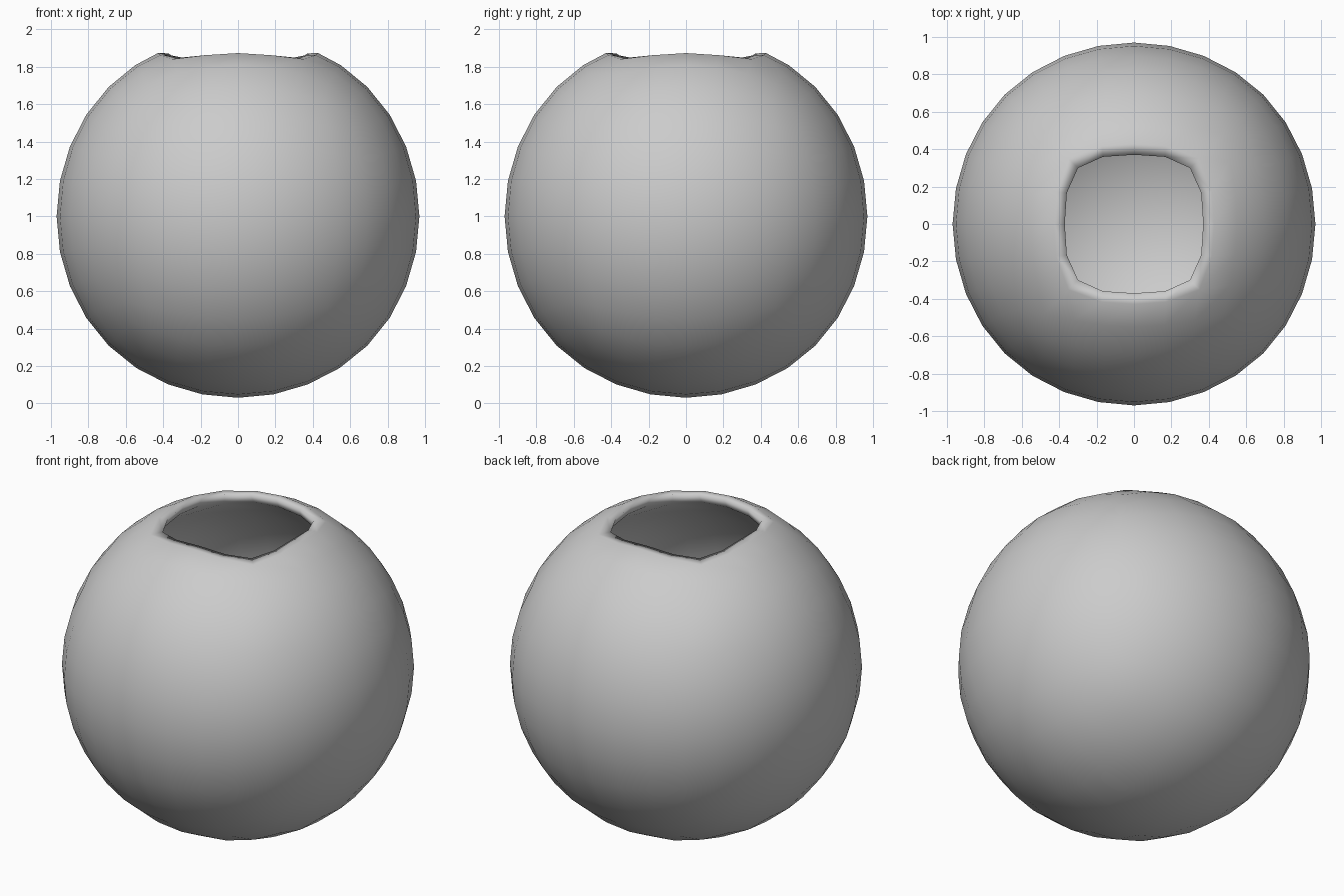
import bpy, bmesh, math
from mathutils import Vector

if "Cube" in bpy.data.objects:
    bpy.data.objects.remove(bpy.data.objects["Cube"])

# Quad sphere: gridded cube with equal angular spacing
bm = bmesh.new()
bmesh.ops.create_cube(bm, size=2)
bmesh.ops.subdivide_edges(bm, edges=bm.edges[:], cuts=3, use_grid_fill=True)
for v in bm.verts:
    v.co = Vector([math.tan(c * math.pi / 4) for c in v.co]).normalized() * 1.02

# Square opening in the top
top = [f for f in bm.faces if f.calc_center_median().z > 0.9]
bmesh.ops.delete(bm, geom=top, context='FACES')
for f in bm.faces:
    f.smooth = True

me = bpy.data.meshes.new("hollow_ball")
bm.to_mesh(me)
bm.free()
ball = bpy.data.objects.new("hollow_ball", me)
bpy.context.collection.objects.link(ball)
ball.location.z = 1

# Wall thickness and rounding
sol = ball.modifiers.new("wall", 'SOLIDIFY')
sol.thickness = 0.1
sol.offset = -1
sub = ball.modifiers.new("round", 'SUBSURF')
sub.levels = sub.render_levels = 1
